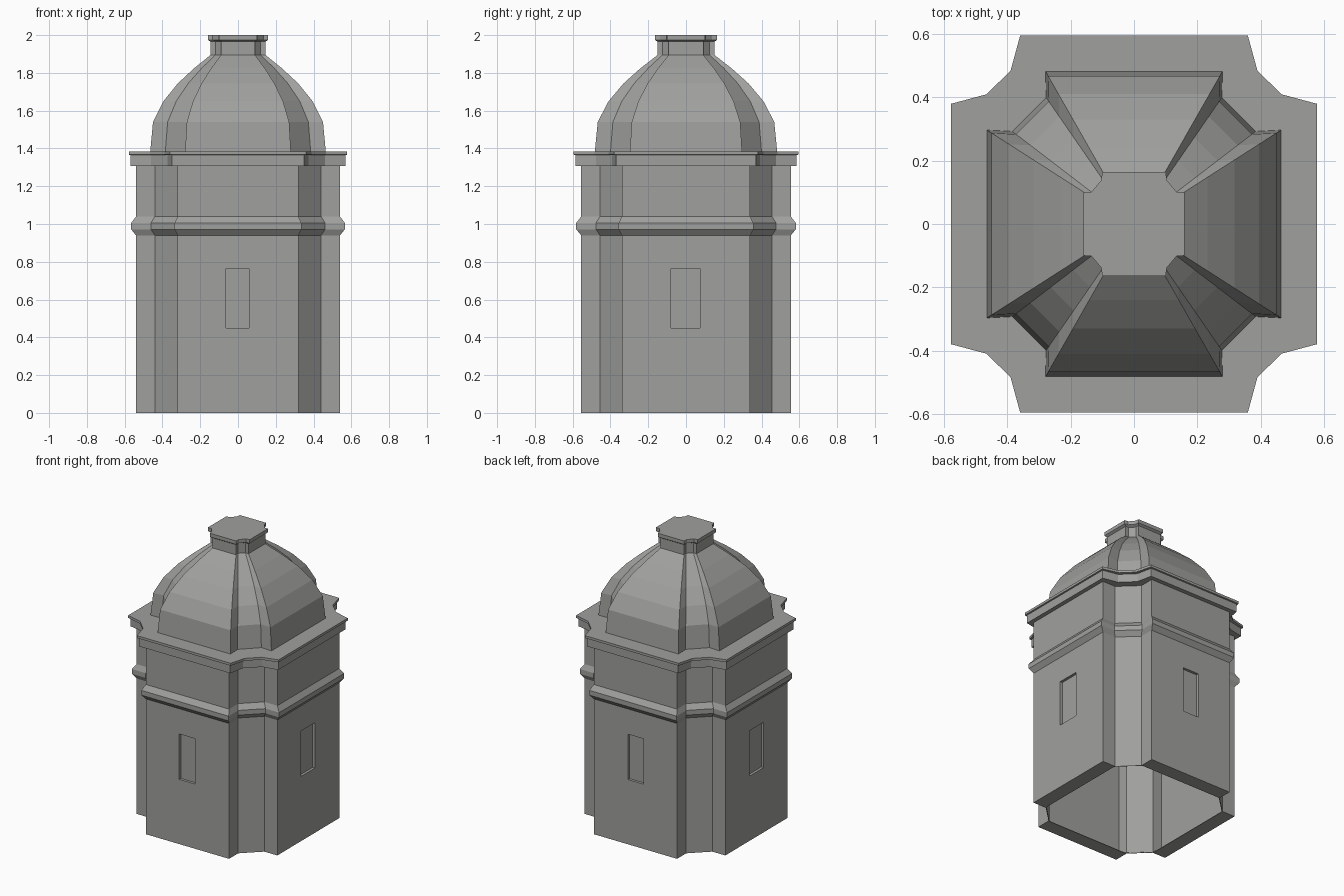
import bpy, bmesh

if "Cube" in bpy.data.objects:
    bpy.data.objects.remove(bpy.data.objects["Cube"])

# Each plan is one quadrant: A, B, C, D from the front/back face round to the side face
BODY = [(0.32, 0.555), (0.32, 0.455), (0.44, 0.34), (0.54, 0.34)]
INNER = [(0.317, 0.525), (0.317, 0.452), (0.437, 0.337), (0.51, 0.337)]
RIM = [(0.30, 0.457), (0.318, 0.453), (0.438, 0.338), (0.442, 0.32)]
DOME = [(0.28, 0.483), (0.278, 0.40), (0.385, 0.293), (0.465, 0.297)]
NECK = [(0.09, 0.15), (0.088, 0.125), (0.12, 0.09), (0.145, 0.092)]
CAP = [(0.10, 0.165), (0.104, 0.138), (0.134, 0.102), (0.16, 0.10)]
OUT = [(1, 1), (1.75, 0.75), (0.65, 1.75), (0.95, 1)]

stone = bpy.data.materials.new("grey_stone")
stone.diffuse_color = (0.35, 0.35, 0.34, 1)
stone.use_nodes = True
stone.node_tree.nodes["Principled BSDF"].inputs["Base Color"].default_value = stone.diffuse_color


def grow(d):
    return [(x + d * u, y + d * v) for (x, y), (u, v) in zip(BODY, OUT)]


def scaled(s):
    return [(x * s, y * s) for x, y in BODY]


def blend(p, q, t):
    return [(a + (c - a) * t, b + (d - b) * t) for (a, b), (c, d) in zip(p, q)]


def full_plan(q):
    r = q[::-1]
    return (r + [(-x, y) for x, y in q] + [(-x, -y) for x, y in r]
            + [(x, -y) for x, y in q])


def loft(name, rings, capped=True):
    bm = bmesh.new()
    loops = [[bm.verts.new((x, y, z)) for x, y in full_plan(q)] for z, q in rings]
    for lo, hi in zip(loops, loops[1:]):
        for i in range(len(lo)):
            j = (i + 1) % len(lo)
            bm.faces.new((lo[i], lo[j], hi[j], hi[i]))
    if capped:
        bm.faces.new(loops[0][::-1])
        bm.faces.new(loops[-1])
        bmesh.ops.recalc_face_normals(bm, faces=bm.faces)
    me = bpy.data.meshes.new(name)
    bm.to_mesh(me)
    bm.free()
    me.materials.append(stone)
    ob = bpy.data.objects.new(name, me)
    bpy.context.collection.objects.link(ob)
    return ob


# Tower walls: hollow inside, with a flat lip round the underside
walls = loft("tower_walls", [(1.30, INNER), (0.004, INNER), (0.004, RIM), (0, RIM),
                             (0, BODY), (1.33, BODY)])

# Shallow window recesses on all four sides
DEPTH = 0.018
for loc, size in [((-0.003, -0.555, 0.607), (0.12, 2 * DEPTH, 0.315)),
                  ((-0.003, 0.555, 0.607), (0.12, 2 * DEPTH, 0.315)),
                  ((-0.54, -0.003, 0.607), (2 * DEPTH, 0.155, 0.315)),
                  ((0.54, -0.003, 0.607), (2 * DEPTH, 0.155, 0.315))]:
    bpy.ops.mesh.primitive_cube_add(size=1, location=loc)
    cutter = bpy.context.object
    cutter.name = "window_cutter"
    cutter.scale = size
    cutter.hide_render = True
    cutter.data.materials.append(stone)
    mod = walls.modifiers.new("window", 'BOOLEAN')
    mod.operation = 'DIFFERENCE'
    mod.solver = 'EXACT'
    mod.object = cutter
    bpy.context.view_layer.objects.active = walls
    bpy.ops.object.modifier_apply(modifier=mod.name)
    bpy.data.objects.remove(cutter)

# Moulded band round the middle (an open collar hugging the walls)
loft("string_course", [(0.94, scaled(1.0)), (0.972, scaled(1.048)),
                       (1.005, scaled(1.048)), (1.04, scaled(1.0))], capped=False)

# Stepped cornice
loft("cornice", [(1.308, grow(0.03)), (1.365, grow(0.03)),
                 (1.367, grow(0.04)), (1.384, grow(0.04))])

# Faceted dome
profile = [(1.38, 0.465), (1.54, 0.45), (1.65, 0.395), (1.745, 0.318),
           (1.825, 0.232), (1.895, 0.145)]
loft("dome", [(z, blend(DOME, NECK, (0.465 - r) / 0.32)) for z, r in profile])

# Lantern stub and its cap
loft("finial_neck", [(1.89, NECK), (1.97, NECK)])
loft("finial_cap", [(1.965, NECK), (1.975, CAP), (2.0, CAP)])
